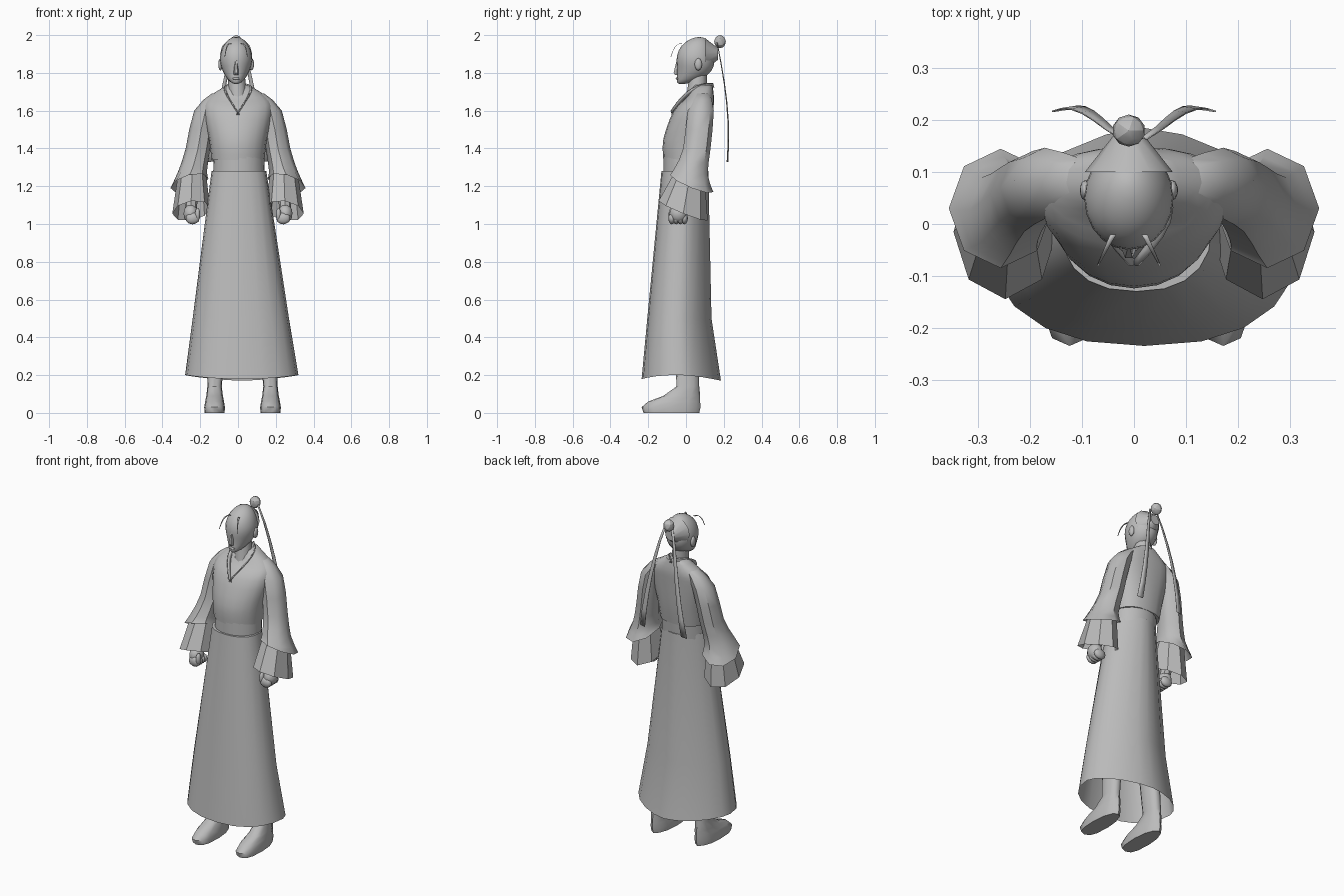
import bpy, bmesh, math
from mathutils import Vector, Matrix

if "Cube" in bpy.data.objects:
    bpy.data.objects.remove(bpy.data.objects["Cube"])

GREY = (.5, .5, .5, 1)
material = bpy.data.materials.new("plain grey")
material.use_nodes = True
material.diffuse_color = GREY
material.node_tree.nodes["Principled BSDF"].inputs["Base Color"].default_value = GREY


def finish(name, bm, angle=40):
    """Turn a bmesh into a named, shaded object."""
    bmesh.ops.recalc_face_normals(bm, faces=bm.faces)
    mesh = bpy.data.meshes.new(name)
    bm.to_mesh(mesh)
    bm.free()
    mesh.materials.append(material)
    part = bpy.data.objects.new(name, mesh)
    bpy.context.collection.objects.link(part)
    bpy.ops.object.select_all(action='DESELECT')
    part.select_set(True)
    bpy.context.view_layer.objects.active = part
    bpy.ops.object.shade_smooth_by_angle(angle=math.radians(angle))
    return part


def ring(height, width, front, back, x=0, slope=0, lean=0, dip=0):
    """Oval cross-section; slope tilts it along y, lean along x, dip lowers its front and back."""
    return Vector((height, width, (front + back) / 2, (back - front) / 2, x, slope, lean, dip))


def smooth_rings(rings, steps):
    """Insert rings on a smooth curve through the given ones."""
    padded = [rings[0], *rings, rings[-1]]
    result = []
    for before, start, end, after in zip(padded, padded[1:], padded[2:], padded[3:]):
        leave, arrive = (end - before) / 2, (after - start) / 2
        for step in range(steps):
            t = step / steps
            ease = t * t * (3 - 2 * t)
            result.append(start.lerp(end, ease) + leave * t * (1 - t) ** 2 - arrive * t * t * (1 - t))
    return result + [rings[-1]]


def power(value, exponent):
    return math.copysign(abs(value) ** exponent, value)


def loft(name, rings, sides=16, steps=1, open_bottom=False, angle=40, side=1, front_point=1, back_point=1):
    """Skin the rings; point values under one square the section off, over one sharpen it."""
    bm = bmesh.new()
    loops = []
    for height, width, middle, depth, x, slope, lean, dip in smooth_rings(rings, steps):
        loop = []
        for i in range(sides):
            turn = math.tau * i / sides
            point = front_point if turn > math.pi else back_point
            dx = width * power(math.cos(turn), point)
            dy = depth * power(math.sin(turn), point)
            z = height + slope * dy + lean * dx - dip * math.sin(turn) ** 2
            loop.append(bm.verts.new((side * (x + dx), middle + dy, z)))
        loops.append(loop)
    for low, high in zip(loops, loops[1:]):
        for i in range(sides):
            bm.faces.new((low[i - 1], low[i], high[i], high[i - 1]))
    bm.faces.new(loops[-1])
    if not open_bottom:
        bm.faces.new(loops[0])
    return finish(name, bm, angle)


def ball(name, centre, radii, detail=2, angle=60):
    bm = bmesh.new()
    placing = Matrix.Translation(centre) @ Matrix.Diagonal((*radii, 1))
    bmesh.ops.create_icosphere(bm, subdivisions=detail, radius=1, matrix=placing)
    return finish(name, bm, angle)


def strip(name, path, width, direction, thickness, steps=6):
    """Thin band; path and width are rules of the fraction travelled."""
    bm = bmesh.new()
    across = Vector(direction).normalized()
    last = None
    for step in range(steps + 1):
        t = step / steps
        centre, half = Vector(path(t)), across * width(t) / 2
        pair = bm.verts.new(centre - half), bm.verts.new(centre + half)
        if last:
            bm.faces.new((last[0], last[1], pair[1], pair[0]))
        last = pair
    band = finish(name, bm)
    solidify = band.modifiers.new("thickness", 'SOLIDIFY')
    solidify.thickness = thickness
    solidify.offset = 0


# Robe: open flared skirt, belt and bloused top
loft("skirt", [
    ring(height=.2, width=.3, front=-.235, back=.185, x=.02, slope=-.02, dip=.025),
    ring(height=.5, width=.255, front=-.205, back=.135, x=.015),
    ring(height=1.28, width=.145, front=-.13, back=.118, x=.005),
], sides=20, open_bottom=True, front_point=.85, back_point=1.2)
loft("belt", [
    ring(height=1.25, width=.137, front=-.12, back=.11, x=.005),
    ring(height=1.36, width=.134, front=-.12, back=.12, x=.005),
], sides=20)
loft("robe_top", [
    ring(height=1.34, width=.14, front=-.12, back=.12),
    ring(height=1.45, width=.153, front=-.12, back=.135),
    ring(height=1.6, width=.18, front=-.065, back=.145),
    ring(height=1.67, width=.155, front=0, back=.148),
    ring(height=1.735, width=.06, front=.035, back=.14),
], sides=20, steps=3, back_point=.8)

# Neck and a head whose lower half narrows and swings forward into the jaw
HEAD = Vector((-.01, .05, 1.865))
loft("neck", [
    ring(height=1.66, width=.05, front=0, back=.11),
    ring(height=1.8, width=.045, front=.02, back=.11, x=HEAD.x),
], sides=12)
bm = bmesh.new()
bmesh.ops.create_uvsphere(bm, u_segments=20, v_segments=14, radius=1)
for vert in bm.verts:
    x, y, z = vert.co
    drop, rise = max(0, -z), max(0, z)
    vert.co = HEAD + Vector((.086 * x * (1 - drop / 5), .1 * y - .075 * drop ** 3 + .02 * rise ** 3, .125 * z))
finish("head", bm, angle=60)
loft("nose", [
    ring(height=1.79, width=.012, front=-.06, back=-.03, x=HEAD.x),
    ring(height=1.8, width=.014, front=-.068, back=-.03, x=HEAD.x),
    ring(height=1.87, width=.006, front=-.05, back=-.03, x=HEAD.x),
], sides=6)
ball("lips", HEAD + Vector((0, -.095, -.095)), (.02, .01, .007))

# Swept-back hair and topknot
bm = bmesh.new()
placing = Matrix.Translation((HEAD.x, .135, 1.9)) @ Matrix.Rotation(-math.pi / 2, 4, 'X')
bmesh.ops.create_cone(bm, cap_ends=True, segments=12, radius1=.085, radius2=.03, depth=.07, matrix=placing)
finish("swept_hair", bm)
ball("topknot", (HEAD.x, .18, 1.965), (.032, .031, .035), angle=20)

for side, label in ((1, "left_"), (-1, "right_")):
    # Ears, loose hair strands and hanging ribbons
    ball(label + "ear", HEAD + Vector((side * .083, .015, -.02)), (.012, .02, .033))
    strip(label + "hair_strand",
          lambda t: (HEAD.x + side * (.03 + .03 * t), -.02 - .06 * t, 1.955 - .07 * t ** 3),
          lambda t: .012 - .009 * t, (1, 0, 0), thickness=.002)
    strip(label + "ribbon",
          lambda t: (side * (.02 + .12 * t ** .8), .165 + .06 * math.sin(2 * t), 1.96 - .63 * t),
          lambda t: .012 + .025 * t, (1, side * -.15, .1), thickness=.003)

    # Crossed collar running from the nape to the chest
    strip(label + "collar",
          lambda t: (side * .066 * math.sin(math.pi * t), .145 - .223 * t, 1.735 - .147 * t ** 2.4),
          lambda t: .026, (side * .5, -.2, .7), thickness=.006, steps=8)

    # Sleeve ending in two flared cuffs
    loft(label + "sleeve", [
        ring(height=1.215, width=.1, front=-.085, back=.145, x=.257, slope=-.4, lean=-.25),
        ring(height=1.28, width=.076, front=-.06, back=.115, x=.24, slope=-.2),
        ring(height=1.4, width=.065, front=-.015, back=.13, x=.212),
        ring(height=1.6, width=.06, front=.01, back=.147, x=.172),
        ring(height=1.69, width=.04, front=.05, back=.125, x=.1),
    ], sides=8, steps=2, open_bottom=True, angle=45, side=side)
    loft(label + "cuff", [
        ring(height=1.07, width=.1, front=-.145, back=.115, x=.248, slope=-.4, lean=-.15),
        ring(height=1.25, width=.076, front=-.06, back=.1, x=.243, slope=-.3),
    ], sides=8, open_bottom=True, angle=25, side=side)

    # Forearm and fist
    loft(label + "forearm", [
        ring(height=1.05, width=.03, front=-.07, back=-.01, x=.25),
        ring(height=1.25, width=.04, front=-.03, back=.06, x=.245),
    ], sides=8, side=side)
    ball(label + "palm", (side * .25, -.04, 1.055), (.04, .048, .05))
    for finger, name in enumerate(("index", "middle", "ring", "little")):
        ball(label + name + "_finger", (side * .24, -.075 + finger / 45, 1.03), (.038, .019, .032))
    ball(label + "thumb", (side * .214, -.075, 1.05), (.014, .018, .036))

    # Leg and boot
    stance = .148 + side * .024
    loft(label + "boot", [
        ring(height=0, width=.053, front=-.225, back=.07, x=stance),
        ring(height=.03, width=.055, front=-.235, back=.077, x=stance),
        ring(height=.06, width=.05, front=-.2, back=.075, x=stance),
        ring(height=.09, width=.044, front=-.12, back=.075, x=stance),
        ring(height=.14, width=.038, front=-.05, back=.07, x=stance),
        ring(height=.6, width=.05, front=-.07, back=.07, x=stance - .03),
    ], sides=12, angle=50, side=side, front_point=.7)
